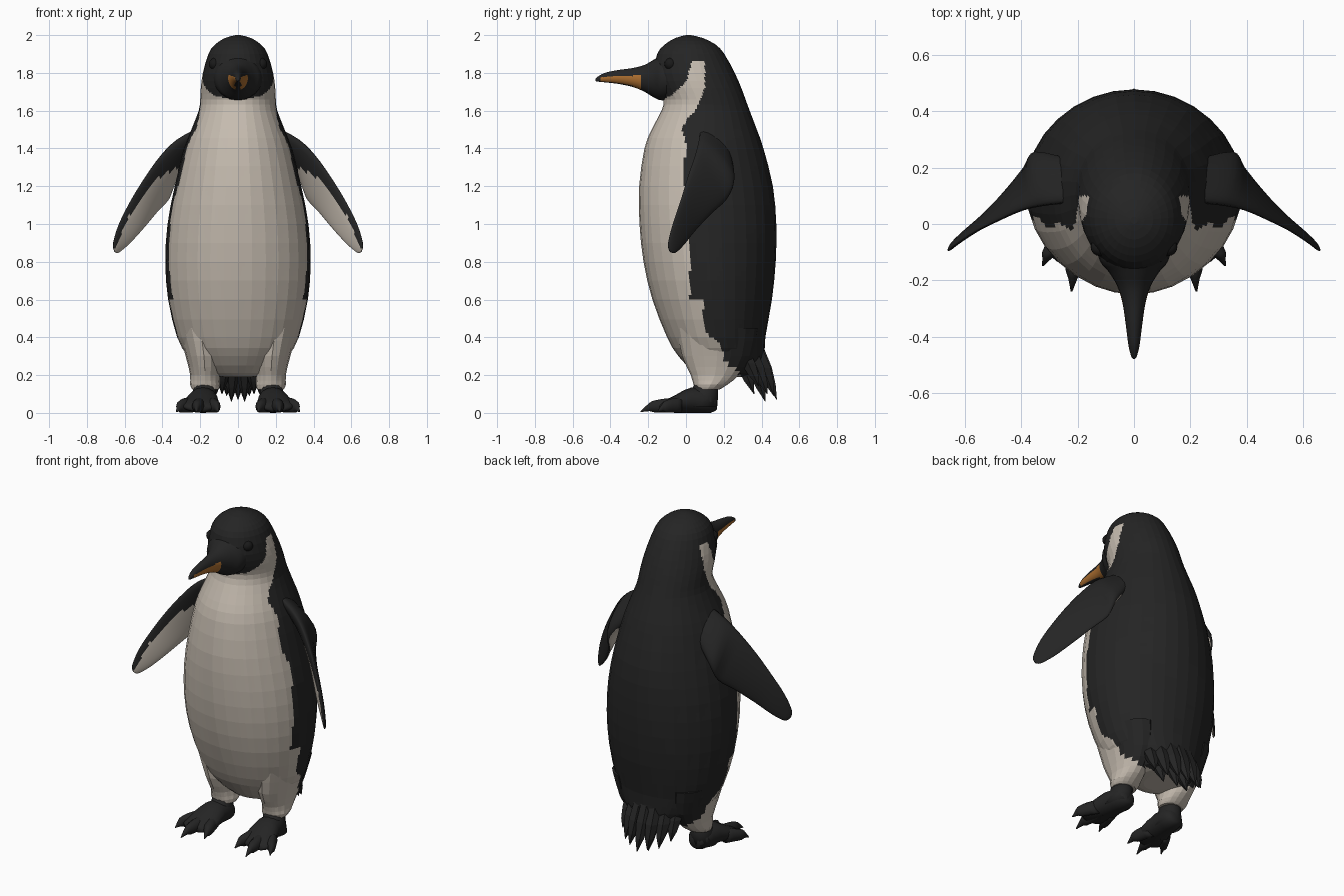
import bpy, bmesh, math
from mathutils import Vector

if "Cube" in bpy.data.objects:
    bpy.data.objects.remove(bpy.data.objects["Cube"], do_unlink=True)


def material(name, colour):
    m = bpy.data.materials.new(name)
    m.use_nodes = True
    m.diffuse_color = (*colour, 1)
    bsdf = m.node_tree.nodes["Principled BSDF"]
    bsdf.inputs["Base Color"].default_value = (*colour, 1)
    bsdf.inputs["Roughness"].default_value = 0.8
    return m


BLACK, WHITE, ORANGE, EYE = range(4)
MATS = [material("black_feathers", (0.018, 0.018, 0.018)),
        material("cream_feathers", (0.56, 0.50, 0.43)),
        material("orange_beak", (0.42, 0.16, 0.03)),
        material("dark_eye", (0.01, 0.01, 0.01))]


def interp(table, v):
    """Piecewise linear lookup."""
    for (a, p), (b, q) in zip(table, table[1:]):
        if v <= b:
            return p + (q - p) * max(0, (v - a) / (b - a))
    return table[-1][1]


def refine(rows, n):
    """Smooth spline through rows of numbers, n steps per span."""
    out = []
    for i in range(len(rows) - 1):
        a, b, c, d = (rows[min(max(i + k, 0), len(rows) - 1)] for k in (-1, 0, 1, 2))
        for s in range(n):
            t = s / n
            out.append([q + t / 2 * (r - p + t * (2 * p - 5 * q + 4 * r - u
                        + t * (3 * (q - r) + u - p))) for p, q, r, u in zip(a, b, c, d)])
    return out + [list(rows[-1])]


def finish(name, bm, rule=None, smooth=False):
    bmesh.ops.recalc_face_normals(bm, faces=bm.faces)
    mesh = bpy.data.meshes.new(name)
    for m in MATS:
        mesh.materials.append(m)
    for f in bm.faces:
        f.smooth = smooth
        if rule:
            f.material_index = rule(f.calc_center_median(), f.normal)
    bm.to_mesh(mesh)
    bm.free()
    obj = bpy.data.objects.new(name, mesh)
    bpy.context.collection.objects.link(obj)
    return obj


def loft(name, rings, rule=None, cuts=0, smooth=False):
    """Skin closed rings of points, optionally cut finer for colour edges."""
    bm = bmesh.new()
    loops = [[bm.verts.new(p) for p in ring] for ring in rings]
    for a, b in zip(loops, loops[1:]):
        for j in range(len(a)):
            k = (j + 1) % len(a)
            bm.faces.new((a[j], a[k], b[k], b[j]))
    if cuts:
        bmesh.ops.subdivide_edges(bm, edges=bm.edges[:], cuts=cuts, use_grid_fill=True)
    bmesh.ops.holes_fill(bm, edges=[e for e in bm.edges if e.is_boundary], sides=0)
    return finish(name, bm, rule, smooth)


def circle(n):
    return [(math.cos(2 * math.pi * i / n), math.sin(2 * math.pi * i / n)) for i in range(n)]


def flat_rings(rows, n):
    """Rows of z, x centre, x radius, front y, back y."""
    return [[(x + r * c, (f + b) / 2 + s * (b - f) / 2, z) for c, s in circle(n)]
            for z, x, r, f, b in rows]


def upright_rings(rows, n):
    """Rows of y, x centre, x radius, bottom z, top z."""
    return [[(x + r * c, y, (lo + hi) / 2 + s * (hi - lo) / 2) for c, s in circle(n)]
            for y, x, r, lo, hi in rows]


# Plumage colours: cream front, black back and face
BACK_EDGE = [(0.1, 0.3), (0.2, 0.29), (0.28, 0.2), (0.38, 0.17), (0.43, 0.1), (0.59, 0.09),
             (0.61, 0.02), (1.15, 0.02), (1.2, -0.01), (1.3, -0.02), (1.4, 0.01),
             (1.5, -0.02), (1.55, 0.0), (1.6, 0.05), (1.72, 0.1), (1.86, 0.1)]
FACE_EDGE = [(1.655, -0.13), (1.68, -0.08), (1.75, 0.0), (1.86, 0.03)]


def plumage(c, n):
    if c.z > 1.86 or c.y > interp(BACK_EDGE, c.z):
        return BLACK
    if c.z > 1.655 and c.y < interp(FACE_EDGE, c.z):
        return BLACK
    return WHITE


# Body and head
body = [(0.19, 0, 0.08, 0.12, 0.34), (0.21, 0, 0.18, 0.05, 0.39),
        (0.3, 0, 0.265, -0.04, 0.415), (0.4, 0, 0.322, -0.1, 0.42),
        (0.6, 0, 0.37, -0.178, 0.455), (0.8, 0, 0.385, -0.225, 0.475),
        (1.0, 0, 0.373, -0.246, 0.478), (1.2, 0, 0.335, -0.248, 0.46),
        (1.4, 0, 0.285, -0.22, 0.41), (1.5, 0, 0.247, -0.182, 0.375),
        (1.6, 0, 0.208, -0.13, 0.337), (1.66, 0, 0.2, -0.118, 0.315),
        (1.72, 0, 0.197, -0.145, 0.293), (1.8, 0, 0.186, -0.17, 0.258),
        (1.9, 0, 0.157, -0.153, 0.203), (1.95, 0, 0.122, -0.113, 0.157),
        (1.985, 0, 0.068, -0.055, 0.088), (2.0, 0, 0.012, 0, 0.025)]
loft("body", flat_rings(refine(body, 2), 32), plumage, cuts=3)


# Beak, blending into the face
def beak_colour(c, n):
    side = -0.455 < c.y < -0.235 and c.z < 1.782 + 0.05 * (c.y + 0.35)
    return ORANGE if side and n.z > -0.85 else BLACK


beak = [(-0.05, 0, 0.14, 1.66, 1.9), (-0.13, 0, 0.122, 1.655, 1.89),
        (-0.17, 0, 0.09, 1.67, 1.87), (-0.22, 0, 0.06, 1.7, 1.842),
        (-0.28, 0, 0.041, 1.725, 1.826), (-0.36, 0, 0.029, 1.742, 1.815),
        (-0.43, 0, 0.02, 1.75, 1.8), (-0.47, 0, 0.01, 1.754, 1.778),
        (-0.48, 0, 0.003, 1.757, 1.766)]
loft("beak", upright_rings(refine(beak, 3), 24), beak_colour, cuts=1, smooth=True)

# Flipper: leading and trailing edge points with thickness
FLIPPER = [(0.20, 0.08, 1.51, 0.22, 0.23, 1.38, 0.04),
           (0.31, 0.07, 1.45, 0.34, 0.255, 1.23, 0.045),
           (0.40, 0.05, 1.37, 0.37, 0.215, 1.13, 0.032),
           (0.49, 0.01, 1.25, 0.43, 0.14, 1.06, 0.022),
           (0.57, -0.03, 1.12, 0.51, 0.05, 0.965, 0.017),
           (0.63, -0.07, 1.0, 0.58, -0.01, 0.89, 0.013),
           (0.66, -0.095, 0.9, 0.632, -0.055, 0.848, 0.009),
           (0.657, -0.09, 0.862, 0.65, -0.08, 0.85, 0.003)]
OUTWARD = Vector((0.78, 0.56, 0.27))
LINING = [(0.33, 1.29), (0.42, 1.25), (0.5, 1.15), (0.58, 1.04), (0.65, 0.87)]


def lining(c, n):
    x = abs(c.x)
    inner = n.x * math.copysign(1, c.x) * OUTWARD.x + n.y * OUTWARD.y + n.z * OUTWARD.z < -0.2
    return WHITE if inner and x > 0.3 and c.z < interp(LINING, x) else BLACK


def flipper_rings(side):
    rings = []
    for row in refine(FLIPPER, 3):
        lead, trail, t = Vector(row[:3]), Vector(row[3:6]), row[6]
        ring = [(lead + trail) / 2 + (lead - trail) / 2 * c + OUTWARD * t * s
                for c, s in circle(16)]
        rings.append([(p.x * side, p.y, p.z) for p in ring])
    return rings


def spike(name, base, tip, width, depth):
    """Flattened pointed feather."""
    base, tip = Vector(base), Vector(tip)
    rings = []
    for t, w in ((0, 0.8), (0.45, 1), (0.75, 0.65), (1, 0.04)):
        p = base.lerp(tip, t)
        rings.append([(p.x + width * w * c, p.y + depth * w * s, p.z) for c, s in circle(6)])
    loft(name, rings)


LEG = [(0.125, 0.172, 0.07, 0.05, 0.18), (0.15, 0.174, 0.08, 0.04, 0.22),
       (0.2, 0.175, 0.078, 0.025, 0.28), (0.3, 0.18, 0.097, -0.02, 0.35),
       (0.45, 0.2, 0.12, -0.05, 0.38)]
ANKLE = [(0.03, 0.185, 0.075, 0.0, 0.165), (0.09, 0.178, 0.062, 0.02, 0.17),
         (0.17, 0.175, 0.058, 0.05, 0.17)]
FOOT = [(0.165, 0.175, 0.03, 0.02, 0.08), (0.13, 0.175, 0.065, 0, 0.12),
        (0.03, 0.185, 0.078, 0, 0.135), (-0.05, 0.195, 0.095, 0, 0.098),
        (-0.12, 0.205, 0.085, 0.005, 0.06), (-0.14, 0.205, 0.05, 0.01, 0.04)]
# Toe name, knuckle x, tip x, tip y
TOES = [("inner", 0.15, 0.105, -0.18), ("middle", 0.2, 0.222, -0.24),
        ("outer", 0.25, 0.325, -0.15)]

for side, label in ((1, "left"), (-1, "right")):
    def mirrored(rows):
        return [(r[0], r[1] * side, *r[2:]) for r in rows]

    loft(label + "_flipper", flipper_rings(side), lining, cuts=1, smooth=True)
    loft(label + "_leg", flat_rings(refine(mirrored(LEG), 2), 16), plumage, cuts=1)
    loft(label + "_ankle", flat_rings(mirrored(ANKLE), 16), smooth=True)
    loft(label + "_foot", upright_rings(refine(mirrored(FOOT), 2), 16), smooth=True)

    # Toes end in a narrow claw
    for toe, x0, x1, y1 in TOES:
        rows = []
        for t, r, lo, hi in ((0, 0.035, 0, 0.085), (0.4, 0.034, 0, 0.078), (0.65, 0.029, 0, 0.068),
                             (0.78, 0.017, 0.008, 0.056), (1, 0.003, 0.004, 0.01)):
            rows.append((-0.02 + (y1 + 0.02) * t, side * (x0 + (x1 - x0) * t), r, lo, hi))
        loft(f"{label}_{toe}_toe", upright_rings(refine(rows, 2), 10), smooth=True)

    # Eye
    bm = bmesh.new()
    bmesh.ops.create_uvsphere(bm, u_segments=16, v_segments=10, radius=0.032)
    bmesh.ops.translate(bm, verts=bm.verts, vec=(0.122 * side, -0.082, 1.847))
    finish(label + "_eye", bm, lambda c, n: EYE, True)

    # Side tail feathers
    for i, (x, y, z) in enumerate([(0.06, 0.465, 0.09), (0.115, 0.43, 0.1), (0.165, 0.385, 0.14),
                                   (0.035, 0.42, 0.06), (0.085, 0.36, 0.1)]):
        spike(f"{label}_tail_feather_{i + 1}", (x * side * 0.9, y - 0.1, 0.36),
              (x * side, y, z), 0.042, 0.045)

spike("middle_tail_feather", (0, 0.37, 0.38), (0, 0.48, 0.07), 0.045, 0.04)
